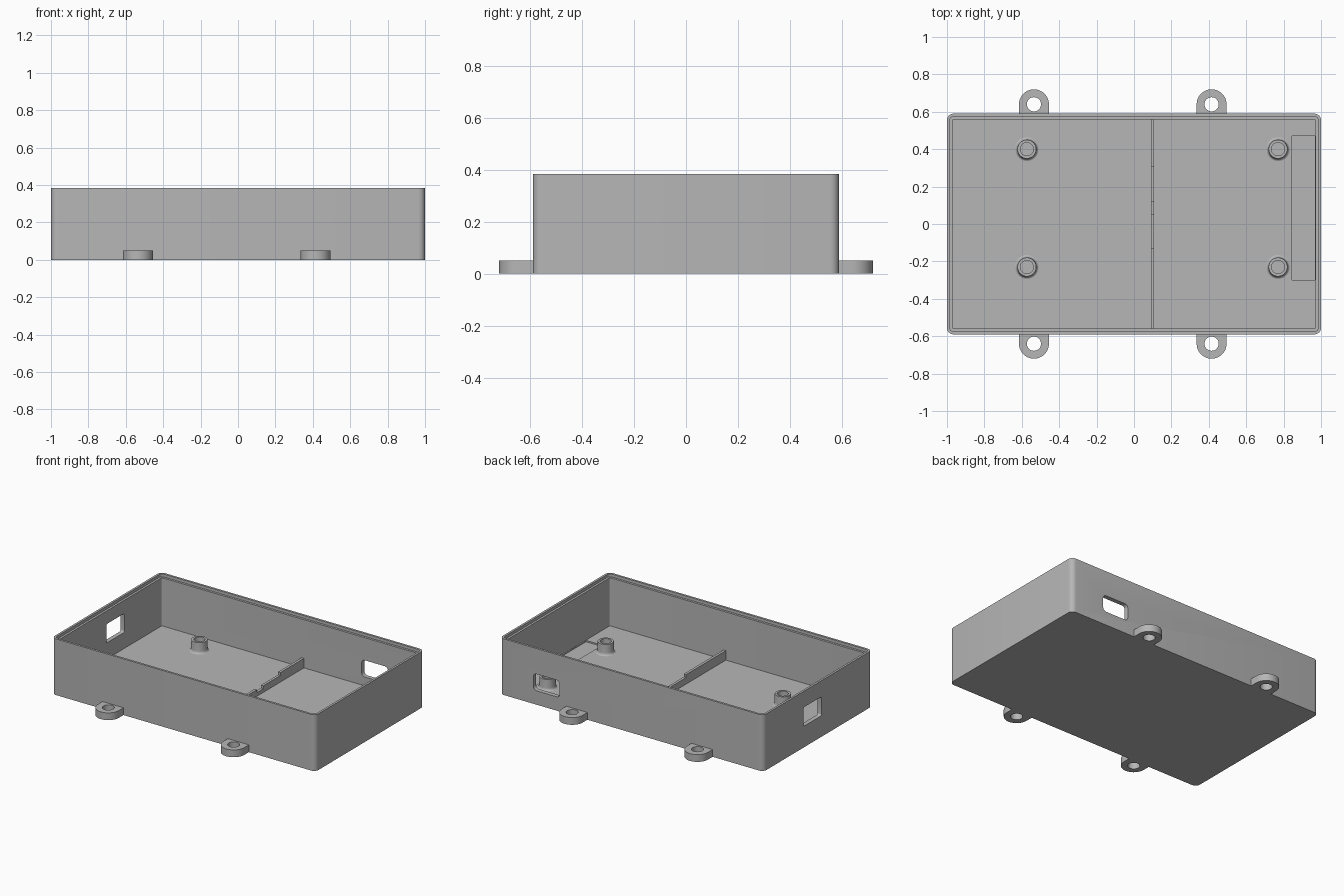
import bpy
import bmesh
from math import cos, sin, pi, radians
from mathutils import Matrix, Vector

cube = bpy.data.objects.get("Cube")
if cube:
    bpy.data.objects.remove(cube, do_unlink=True)

grey = bpy.data.materials.new("matte_grey")
grey.use_nodes = True
grey.diffuse_color = (0.47, 0.47, 0.47, 1)
grey.node_tree.nodes["Principled BSDF"].inputs["Base Color"].default_value = grey.diffuse_color

HALF_X, HALF_Y, HEIGHT = 1.0, 0.59, 0.385
WALL, FLOOR, LIP = 0.03, 0.035, 0.015


def arc(cx, cy, r, start, end, steps):
    span = [start + (end - start) * i / steps for i in range(steps + 1)]
    return [(cx + r * cos(a), cy + r * sin(a)) for a in span]


def rounded_rect(x0, x1, y0, y1, r, steps=6):
    corners = [(x1 - r, y1 - r), (x0 + r, y1 - r), (x0 + r, y0 + r), (x1 - r, y0 + r)]
    points = []
    for i, (cx, cy) in enumerate(corners):
        points += arc(cx, cy, r, i * pi / 2, (i + 1) * pi / 2, steps)
    return points


def make_object(name, bm):
    bmesh.ops.recalc_face_normals(bm, faces=bm.faces)
    mesh = bpy.data.meshes.new(name)
    bm.to_mesh(mesh)
    bm.free()
    mesh.materials.append(grey)
    obj = bpy.data.objects.new(name, mesh)
    bpy.context.collection.objects.link(obj)
    return obj


def prism(name, outline, z0, z1, matrix=None):
    """Extrude a flat outline from z0 to z1, then orient it."""
    bm = bmesh.new()
    face = bm.faces.new([bm.verts.new((x, y, z0)) for x, y in outline])
    new = bmesh.ops.extrude_face_region(bm, geom=[face])["geom"]
    verts = [v for v in new if isinstance(v, bmesh.types.BMVert)]
    bmesh.ops.translate(bm, verts=verts, vec=(0, 0, z1 - z0))
    if matrix:
        bmesh.ops.transform(bm, matrix=matrix, verts=bm.verts)
    return make_object(name, bm)


def lathe(name, profile, location, steps=40):
    """Spin a closed radius/height profile about a vertical axis."""
    bm = bmesh.new()
    verts = [bm.verts.new((r, 0, z)) for r, z in profile]
    edges = [bm.edges.new((verts[i - 1], verts[i])) for i in range(len(verts))]
    bmesh.ops.spin(bm, geom=verts + edges, cent=(0, 0, 0), axis=(0, 0, 1),
                   angle=2 * pi, steps=steps, use_merge=True)
    bmesh.ops.remove_doubles(bm, verts=bm.verts, dist=0.0001)
    obj = make_object(name, bm)
    obj.location = location
    return obj


def activate(obj):
    bpy.ops.object.select_all(action="DESELECT")
    obj.select_set(True)
    bpy.context.view_layer.objects.active = obj


def cut(obj, cutter):
    cutter.hide_render = True
    activate(obj)
    mod = obj.modifiers.new("cut", "BOOLEAN")
    mod.operation = "DIFFERENCE"
    mod.solver = "EXACT"
    mod.object = cutter
    bpy.ops.object.modifier_apply(modifier=mod.name)
    bpy.data.objects.remove(cutter, do_unlink=True)


def inset_outline(inset, r):
    return rounded_rect(inset - HALF_X, HALF_X - inset, inset - HALF_Y, HALF_Y - inset, r)


# Open tray with a rebated rim
tray = prism("tray", inset_outline(0, 0.035), 0, HEIGHT)
cut(tray, prism("cavity", inset_outline(WALL, 0.008), FLOOR, HEIGHT + 0.1))
cut(tray, prism("rim_rebate", inset_outline(LIP, 0.02), HEIGHT - 0.02, HEIGHT + 0.1))

# Shallow floor pocket beside one end wall
cut(tray, prism("floor_pocket", [(0.845, -0.3), (0.969, -0.3), (0.969, 0.47), (0.845, 0.47)],
                FLOOR - 0.01, FLOOR + 0.01))

# Port openings in the end wall and the back wall
upright_x = Matrix(((0, 0, 1, 0), (1, 0, 0, 0), (0, 1, 0, 0), (0, 0, 0, 1)))
upright_y = Matrix(((1, 0, 0, 0), (0, 0, 1, 0), (0, 1, 0, 0), (0, 0, 0, 1)))
cut(tray, prism("end_port", rounded_rect(-0.04, 0.155, 0.145, 0.275, 0.012),
                -1.1, -0.9, upright_x))
cut(tray, prism("back_port", rounded_rect(0.545, 0.745, 0.095, 0.21, 0.025),
                0.5, 0.7, upright_y))
parts = [tray]

# Flared screw posts
flare = [(0.064 - 0.012 * sin(a), FLOOR + 0.02 - 0.02 * cos(a))
         for a in [i * pi / 10 for i in range(6)]]
post_profile = [(0.035, FLOOR - 0.005), (0.064, FLOOR - 0.005)] + flare + [(0.05, 0.11), (0.035, 0.11)]
for side, x in (("right", -0.573), ("left", 0.77)):
    for end, y in (("back", 0.4), ("front", -0.23)):
        parts.append(lathe(f"screw_post_{end}_{side}", post_profile, (x, y, 0)))

# Mounting ears with through holes
for end, turn in (("front", pi), ("back", 0)):
    for side, x in (("right", -0.535), ("left", 0.415)):
        outline = [(-0.08, -0.06), (0.08, -0.06)] + arc(0, 0, 0.08, 0, pi, 24)
        ear = prism(f"mounting_ear_{end}_{side}", outline, 0, 0.05)
        cut(ear, prism("ear_hole", arc(0, 0, 0.038, 0, 2 * pi * 31 / 32, 31), -0.1, 0.1))
        place = Matrix.Translation(Vector((x, 0.64 if turn == 0 else -0.64, 0)))
        ear.matrix_world = place @ Matrix.Rotation(turn, 4, "Z")
        parts.append(ear)

# Low stepped divider across the floor
divider_profile = [(-0.565, 0.03), (0.565, 0.03), (0.565, 0.1), (0.305, 0.1), (0.305, 0.08),
                   (0.12, 0.08), (0.12, 0.06), (0.05, 0.06), (0.05, 0.08), (-0.13, 0.08),
                   (-0.13, 0.1), (-0.565, 0.1)]
parts.append(prism("floor_divider", divider_profile, 0.09, 0.108, upright_x))

# Smooth the rounded surfaces, keep edges crisp
for part in parts:
    activate(part)
    bpy.ops.object.shade_smooth_by_angle(angle=radians(30))
